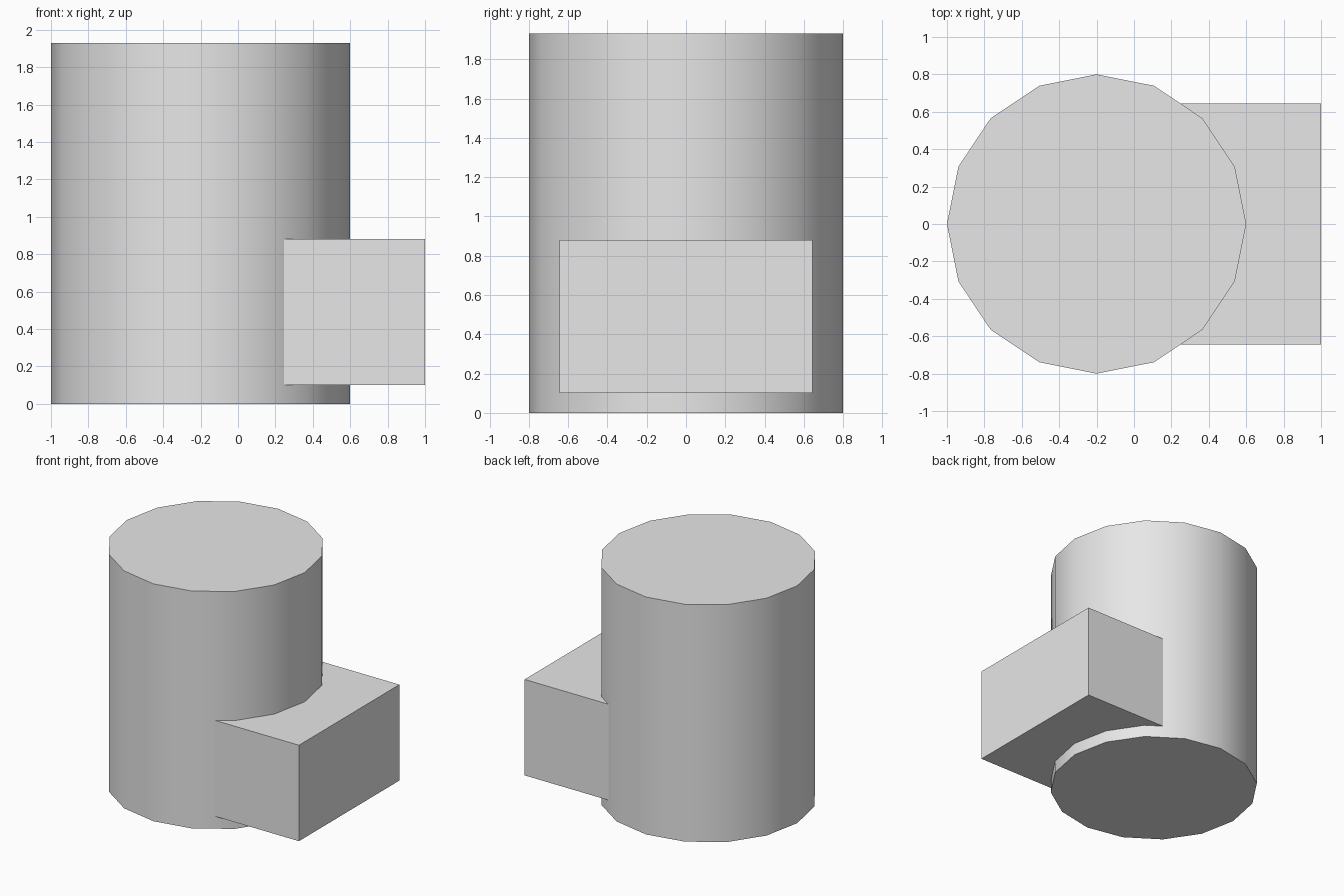
import bpy
import math

cube = bpy.data.objects.get("Cube")
if cube:
    bpy.data.objects.remove(cube, do_unlink=True)

# Single plain grey for the whole model
grey = bpy.data.materials.new("light_grey")
grey.use_nodes = True
colour = (0.8, 0.8, 0.8, 1)
grey.diffuse_color = colour
grey.node_tree.nodes["Principled BSDF"].inputs["Base Color"].default_value = colour


def finish(name):
    obj = bpy.context.object
    obj.name = name
    obj.data.materials.append(grey)
    return obj


# Main drum: sixteen sides, a corner facing each axis, smooth wall and flat caps
HEIGHT = 1.93
bpy.ops.mesh.primitive_cylinder_add(vertices=16, radius=0.8, depth=HEIGHT,
                                    location=(-0.2, 0, HEIGHT / 2))
finish("drum")
bpy.ops.object.shade_smooth_by_angle(angle=math.radians(30))

# Side block: runs into the drum on its left side
low, high = (0.0, -0.645, 0.1), (1.0, 0.645, 0.88)
bpy.ops.mesh.primitive_cube_add(size=1, location=[(a + b) / 2 for a, b in zip(low, high)])
block = finish("side_block")
block.scale = [b - a for a, b in zip(low, high)]
bpy.ops.object.transform_apply(location=False, rotation=False, scale=True)
